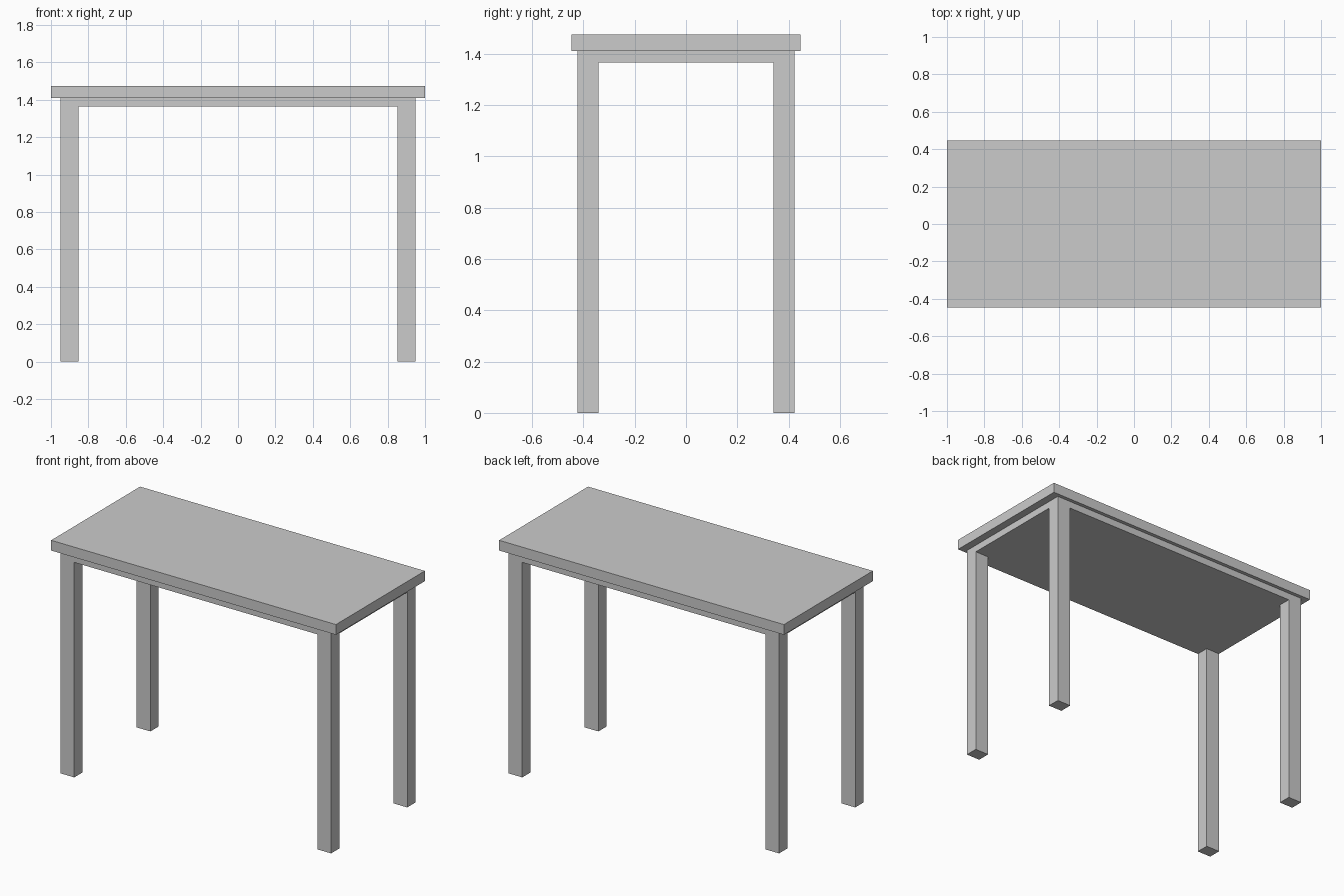
import bpy

if "Cube" in bpy.data.objects:
    bpy.data.objects.remove(bpy.data.objects["Cube"])

TOP_Z, TOP_UNDER, APRON_UNDER = 1.475, 1.41, 1.365
LEG_OUT = (0.95, 0.423)   # outer faces of legs and apron
LEG_IN = (0.854, 0.341)   # inner faces of legs


def box(name, lo, hi):
    """Axis-aligned box between two corners."""
    centre = [(a + b) / 2 for a, b in zip(lo, hi)]
    bpy.ops.mesh.primitive_cube_add(size=1, location=centre)
    obj = bpy.context.object
    obj.name = name
    obj.scale = [b - a for a, b in zip(lo, hi)]
    bpy.ops.object.transform_apply(location=False, rotation=False, scale=True)
    return obj


# Overhanging tabletop
box("tabletop", (-1, -0.446, TOP_UNDER), (1, 0.446, TOP_Z))

# Solid apron slab, flush with the outside of the legs
box("apron", (-LEG_OUT[0], -LEG_OUT[1], APRON_UNDER), (*LEG_OUT, TOP_UNDER))

# Four straight legs
for side, sx in (("left", -1), ("right", 1)):
    for end, sy in (("front", -1), ("back", 1)):
        xs = sorted((sx * LEG_IN[0], sx * LEG_OUT[0]))
        ys = sorted((sy * LEG_IN[1], sy * LEG_OUT[1]))
        box(f"{end}_{side}_leg", (xs[0], ys[0], 0), (xs[1], ys[1], APRON_UNDER))
